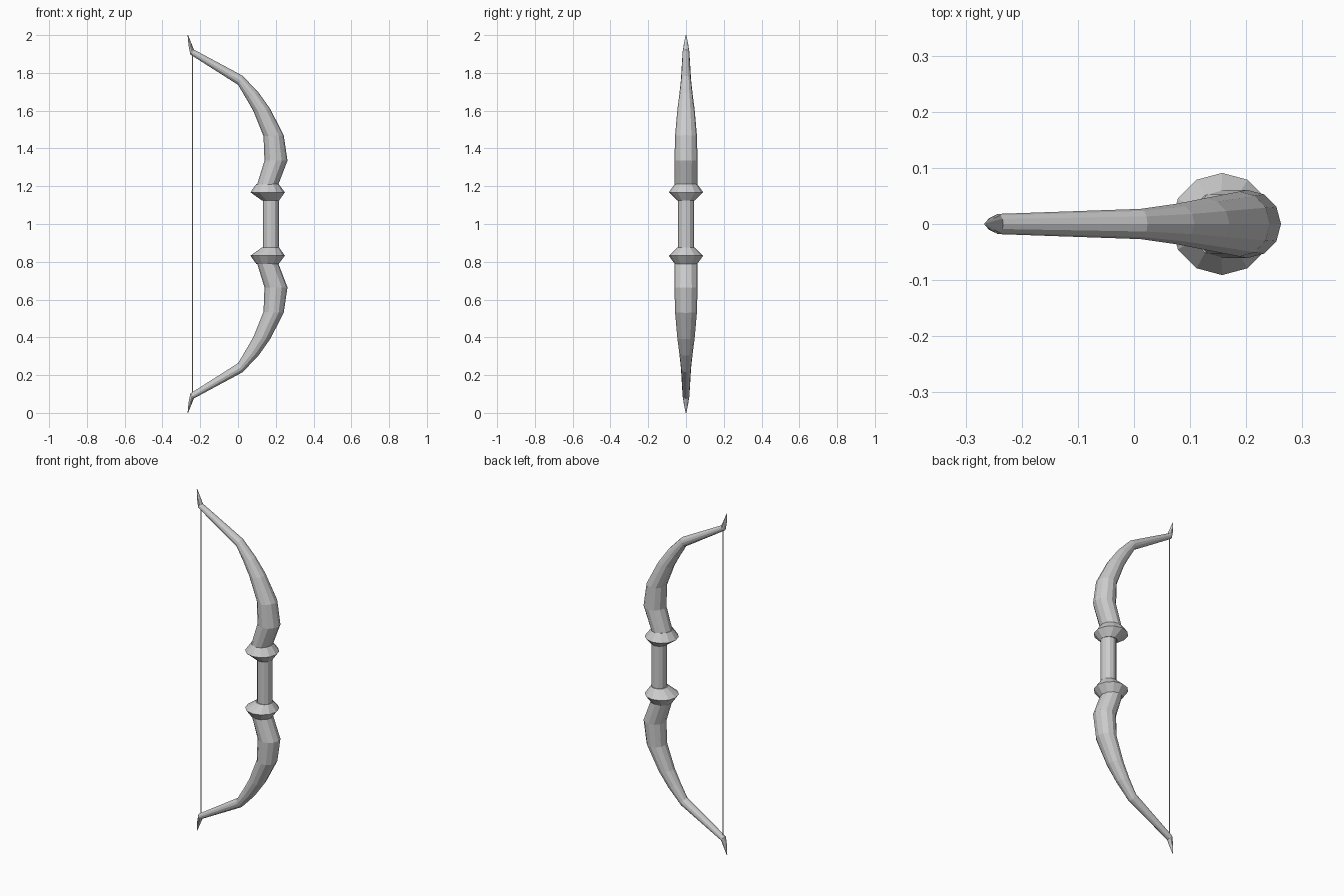
import bpy, bmesh
from math import cos, sin, pi
from mathutils import Vector

if "Cube" in bpy.data.objects:
    bpy.data.objects.remove(bpy.data.objects["Cube"])

SIDES = 12
MID_Z = 1.0  # the bow is mirrored about this height


def loft(name, sections, sides=SIDES, mirror=True):
    """Skin elliptical sections given as (inner x, inner z, outer x, outer z, half depth)."""
    bm = bmesh.new()
    rings = []
    for xi, zi, xo, zo, hy in sections:
        a, b = Vector((xi, 0, zi - MID_Z)), Vector((xo, 0, zo - MID_Z))
        c, r = (a + b) / 2, (b - a) / 2
        rings.append([bm.verts.new(c + r * cos(2 * pi * i / sides)
                                   + Vector((0, hy * sin(2 * pi * i / sides), 0)))
                      for i in range(sides)])
    for lo, hi in zip(rings, rings[1:]):
        for i in range(sides):
            j = (i + 1) % sides
            bm.faces.new((lo[i], lo[j], hi[j], hi[i]))
    bm.faces.new(rings[0][::-1])
    bm.faces.new(rings[-1])
    bmesh.ops.recalc_face_normals(bm, faces=bm.faces)
    mesh = bpy.data.meshes.new(name)
    bm.to_mesh(mesh)
    bm.free()
    ob = bpy.data.objects.new(name, mesh)
    ob.location.z = MID_Z
    bpy.context.collection.objects.link(ob)
    if mirror:
        mod = ob.modifiers.new("mirror", 'MIRROR')
        mod.use_axis = (False, False, True)
        mod.use_mirror_merge = False
    return ob


def disc(x, z, r):
    return (x - r, z, x + r, z, r)


# curved limbs, from collar to hooked tip
loft("limbs", [
    (0.10, 1.205, 0.212, 1.205, 0.06),
    (0.140, 1.335, 0.262, 1.335, 0.061),
    (0.135, 1.465, 0.242, 1.470, 0.058),
    (0.083, 1.595, 0.170, 1.610, 0.046),
    (0.043, 1.665, 0.108, 1.697, 0.036),
    (0.000, 1.737, 0.024, 1.785, 0.027),
    (-0.252, 1.897, -0.233, 1.923, 0.018),
    (-0.262, 1.945, -0.246, 1.955, 0.012),
    (-0.267, 2.000, -0.264, 2.000, 0.002),
])

# flared collars above and below the grip
loft("collars", [
    disc(0.172, 1.125, 0.046),
    disc(0.157, 1.168, 0.091),
    disc(0.156, 1.212, 0.059),
])

# grip
loft("grip", [disc(0.174, 0.86, 0.042), disc(0.174, 1.14, 0.042)], mirror=False)

# bow string
loft("string", [disc(-0.241, 0.09, 0.003), disc(-0.241, 1.91, 0.003)], sides=6, mirror=False)
